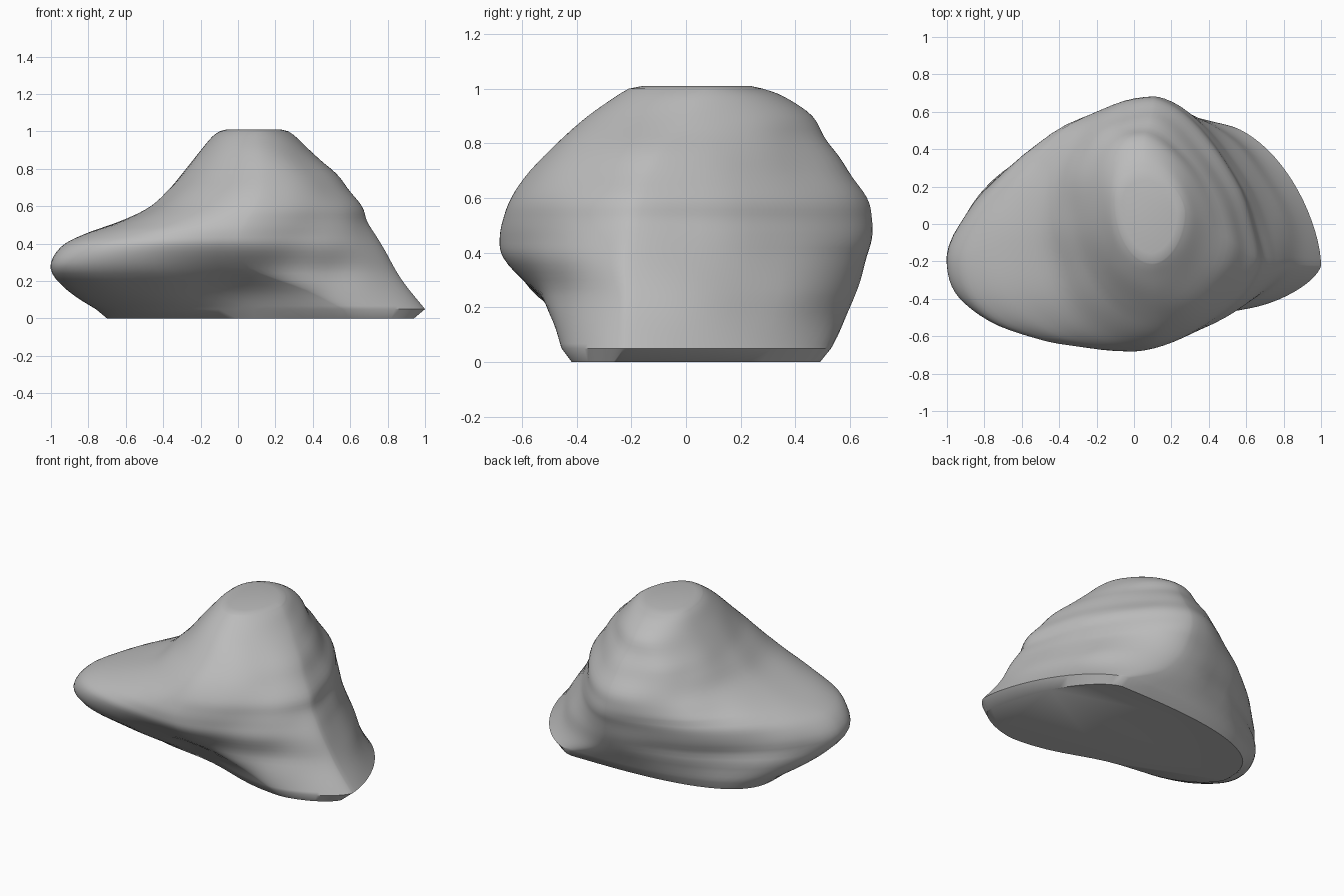
import bpy
import bmesh
from math import cos, sin, pi, exp
from mathutils import Vector, noise

cube = bpy.data.objects.get("Cube")
if cube:
    bpy.data.objects.remove(cube, do_unlink=True)

STEPS = 20      # points per quarter of an outline
SUBDIV = 4      # rings between two levels

# Outline levels in hundredths: height, then the right, back, left and front
# extreme points, each as x, y
LEVELS = [
    (0, 94, -25, 50, 49, -70, 4, 60, -42),
    (5, 100, -22, 48, 53, -76, 2, 56, -46),
    (15, 92, -22, 27, 58, -91, -10, 36, -51),
    (27, 84, -22, 16, 63, -100, -20, 5, -60),
    (38, 77, -22, 12, 66, -95, -20, 0, -67),
    (45, 73, -21, 11, 68, -83, -15, 0, -68),
    (52, 69, -20, 10, 68, -63, -8, 3, -67),
    (60, 66, -18, 10, 66, -46, 0, 8, -64),
    (70, 58, -14, 9, 59, -36, 6, 12, -57),
    (80, 50, -8, 7, 52, -28, 10, 12, -47),
    (90, 38, 0, 5, 46, -20, 12, 11, -36),
    (97, 31, 4, 5, 36, -14, 12, 10, -26),
    (100, 27, 6, 5, 28, -10, 12, 10, -21),
]
# Roundness of the four quarters (back left, back right, front right,
# front left) at a few heights
ROUNDNESS = [
    (0, (1.6, 2.8, 1.7, 1.55)),
    (0.13, (1.7, 2.0, 2.2, 1.5)),
    (0.25, (1.7, 1.65, 2.6, 1.4)),
    (0.45, (1.55, 1.7, 2.2, 1.5)),
    (0.75, (1.5, 2.4, 1.9, 1.7)),
    (1.1, (1.8, 2.1, 2.0, 1.9)),
]


def catmull(a, b, c, d, t):
    return 0.5 * (2 * b + (c - a) * t + (2 * a - 5 * b + 4 * c - d) * t * t
                  + (3 * b - a - 3 * c + d) * t ** 3)


def roundness(z, quarter):
    for (z0, p0), (z1, p1) in zip(ROUNDNESS, ROUNDNESS[1:]):
        if z <= z1:
            return p0[quarter] + (p1[quarter] - p0[quarter]) * (z - z0) / (z1 - z0)


def smooth_levels():
    """The foot edge stays sharp; everything above it is eased."""
    body = LEVELS[1:]
    rows = [LEVELS[0]]
    for i in range(len(body) - 1):
        four = [body[max(0, min(len(body) - 1, i + k))] for k in (-1, 0, 1, 2)]
        for s in range(SUBDIV):
            rows.append([catmull(*v, s / SUBDIV) for v in zip(*four)])
    rows.append(body[-1])
    return [[v / 100 for v in row] for row in rows]


def outline(row):
    """Closed outline of four rounded quarters through the extreme points."""
    z, rx, ry, bx, by, lx, ly, fx, fy = row
    quarters = [(bx, ry, rx, by), (bx, ly, lx, by), (fx, ly, lx, fy), (fx, ry, rx, fy)]
    points = []
    for q, (cx, cy, ex, ey) in enumerate(quarters):
        power = 2 / roundness(z, q)
        for s in range(STEPS):
            a = s / STEPS * pi / 2
            if q % 2:
                a = pi / 2 - a
            points.append(Vector((cx + (ex - cx) * max(0, cos(a)) ** power,
                                  cy + (ey - cy) * max(0, sin(a)) ** power, z)))
    return points


def weather(p):
    """Soft lumps, a hollow under the front and ledges on the back left slope."""
    out = Vector((p.x, p.y, 0)).normalized()
    fade = min(1, p.z / 0.2) * min(1, (1.02 - p.z) / 0.2)
    lump = 0.012 * noise.noise(p * 4)
    slope = max(0, out.dot(Vector((0.8, 0.6, 0))))
    ledge = 0.006 * slope * sin(p.z * 36) * exp(-((p.z - 0.82) / 0.17) ** 2)
    front = max(0, min(1, -p.y * 4))
    hollow = 0.11 * front * exp(-((p.x + 0.02) / 0.33) ** 2 - ((p.z - 0.1) / 0.17) ** 2)
    return p + out * (lump + ledge) * fade + Vector((0, hollow, 0))


# Rock body, lofted through the outlines
bm = bmesh.new()
rings = [[bm.verts.new(weather(p)) for p in outline(row)] for row in smooth_levels()]
count = 4 * STEPS
for low, high in zip(rings, rings[1:]):
    for i in range(count):
        j = (i + 1) % count
        bm.faces.new((low[i], low[j], high[j], high[i]))

# Flat underside and slightly domed summit
bm.faces.new(reversed(rings[0]))
centre = sum((v.co for v in rings[-1]), Vector()) / count
inner = [bm.verts.new(centre.lerp(v.co, 0.8) + Vector((0, 0, 0.01))) for v in rings[-1]]
for i in range(count):
    j = (i + 1) % count
    bm.faces.new((rings[-1][i], rings[-1][j], inner[j], inner[i]))
bm.faces.new(inner)
bmesh.ops.recalc_face_normals(bm, faces=bm.faces)

mesh = bpy.data.meshes.new("rock")
bm.to_mesh(mesh)
bm.free()
rock = bpy.data.objects.new("rock", mesh)
bpy.context.collection.objects.link(rock)

# Grey stone
stone = bpy.data.materials.new("grey_stone")
stone.use_nodes = True
stone.diffuse_color = (0.5, 0.5, 0.5, 1)
stone.node_tree.nodes["Principled BSDF"].inputs["Base Color"].default_value = (0.5, 0.5, 0.5, 1)
mesh.materials.append(stone)

bpy.context.view_layer.objects.active = rock
rock.select_set(True)
bpy.ops.object.shade_smooth_by_angle(angle=pi / 4)
